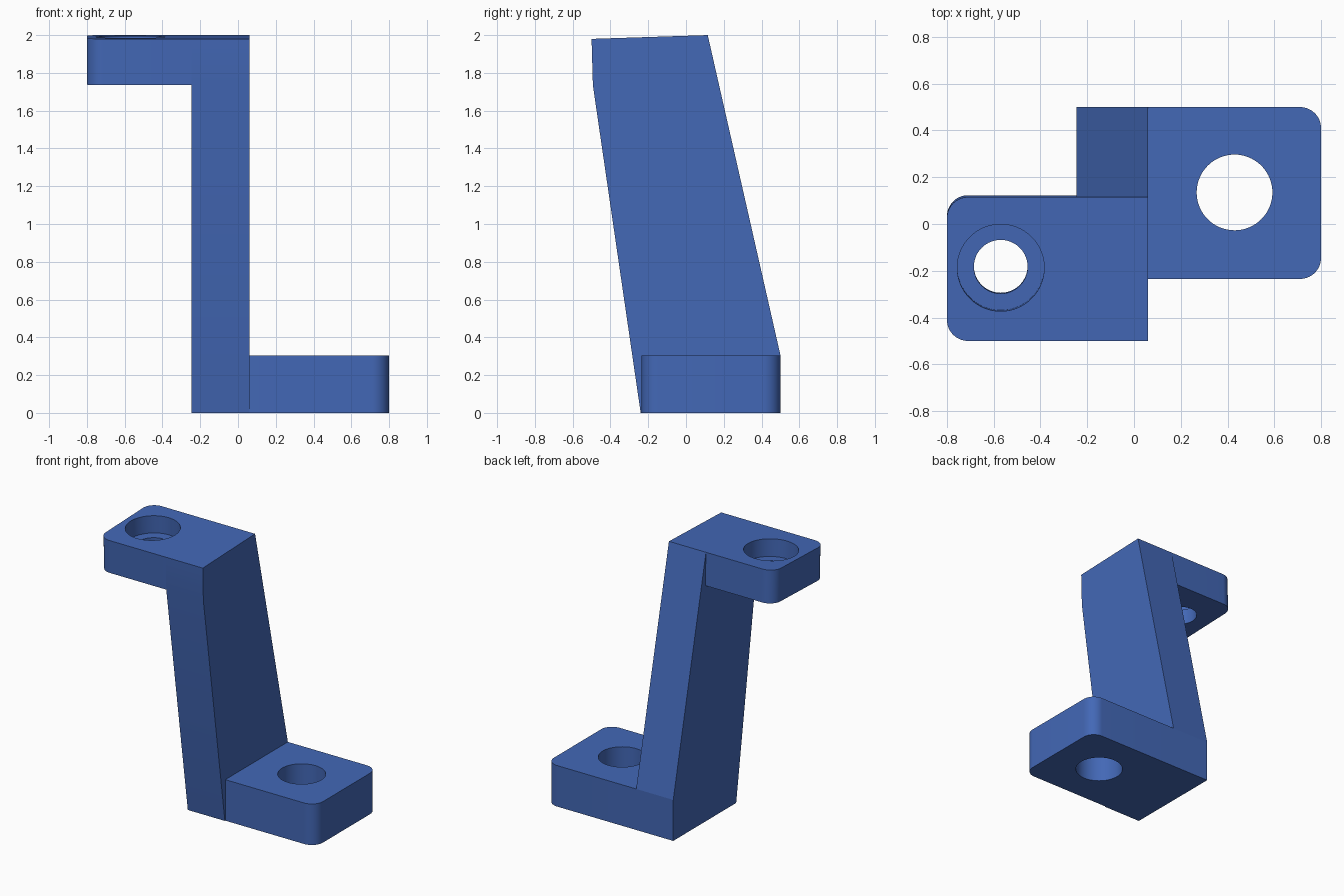
import bpy, bmesh, math
from mathutils import Matrix, Vector

if "Cube" in bpy.data.objects:
    bpy.data.objects.remove(bpy.data.objects["Cube"])

blue = bpy.data.materials.new("blue")
blue.diffuse_color = (0.056, 0.138, 0.47, 1)
blue.use_nodes = True
blue.node_tree.nodes["Principled BSDF"].inputs["Base Color"].default_value = blue.diffuse_color


def prism(name, points, depth, matrix):
    """Extrude a closed 2D outline along local z, then place it."""
    bm = bmesh.new()
    face = bm.faces.new([bm.verts.new((x, y, 0)) for x, y in points])
    top = bmesh.ops.extrude_face_region(bm, geom=[face])["geom"]
    bmesh.ops.translate(bm, vec=(0, 0, depth),
                        verts=[v for v in top if isinstance(v, bmesh.types.BMVert)])
    bm.transform(matrix)
    bmesh.ops.recalc_face_normals(bm, faces=bm.faces)
    mesh = bpy.data.meshes.new(name)
    bm.to_mesh(mesh)
    bm.free()
    mesh.materials.append(blue)
    obj = bpy.data.objects.new(name, mesh)
    bpy.context.collection.objects.link(obj)
    return obj


def arc(cx, cy, r, start, end, n):
    angles = [math.radians(start + (end - start) * i / n) for i in range(n + 1)]
    return [(cx + r * math.cos(a), cy + r * math.sin(a)) for a in angles]


def circle(cx, cy, r):
    return arc(cx, cy, r, 0, 360, 64)[:-1]


def plate(x0, x1, y0, y1, r):
    """Rectangle whose two corners at x1 are rounded."""
    s = 1 if x1 > x0 else -1
    bend = arc(0, 0, r, -90, 0, 14) + [(0, 0)]
    low = [(x1 + s * (px - r), y0 + r + py) for px, py in bend[:-1]]
    high = [(x, y0 + y1 - y) for x, y in reversed(low)]
    return [(x0, y0)] + low + high + [(x0, y1)]


def boolean(target, tool, operation):
    mod = target.modifiers.new(operation.lower(), 'BOOLEAN')
    mod.object, mod.operation, mod.solver = tool, operation, 'EXACT'
    bpy.context.view_layer.objects.active = target
    bpy.ops.object.modifier_apply(modifier=mod.name)
    bpy.data.objects.remove(tool)


# Leaning post: side profile in y,z extruded along x
side_axes = Matrix(((0, 0, 1, -0.245), (1, 0, 0, 0), (0, 1, 0, 0), (0, 0, 0, 1)))
bracket = prism("bracket", [(-0.24, 0), (0.5, 0), (0.5, 0.305), (0.115, 2.0),
                            (-0.5, 1.98), (-0.493, 1.735)], 0.305, side_axes)

# Foot plate with a round hole
foot = prism("foot", plate(-0.1, 0.8, -0.235, 0.5, 0.09), 0.305, Matrix())
boolean(bracket, foot, 'UNION')
foot_hole = prism("foot_hole", circle(0.43, 0.135, 0.162), 0.6,
                  Matrix.Translation((0, 0, -0.1)))
boolean(bracket, foot_hole, 'DIFFERENCE')

# Slightly tilted top arm with a counterbored hole; local z = 0 is its top face
tilt = Matrix.Translation(Vector((0, -0.5, 1.98))) @ Matrix.Rotation(
    math.atan2(0.02, 0.615), 4, 'X')
arm = prism("arm", plate(-0.1, -0.8, 0, 0.6153, 0.09), -0.245, tilt)
boolean(bracket, arm, 'UNION')
for name, radius, low, depth in (("arm_hole", 0.115, -0.4, 0.6),
                                 ("counterbore", 0.186, -0.13, 0.3)):
    cutter = prism(name, circle(-0.57, 0.313, radius), depth,
                   tilt @ Matrix.Translation((0, 0, low)))
    boolean(bracket, cutter, 'DIFFERENCE')

# Smooth the rounded corners and bores, keep the flat faces crisp
bracket.select_set(True)
bpy.context.view_layer.objects.active = bracket
bpy.ops.object.shade_smooth_by_angle(angle=math.radians(8))
